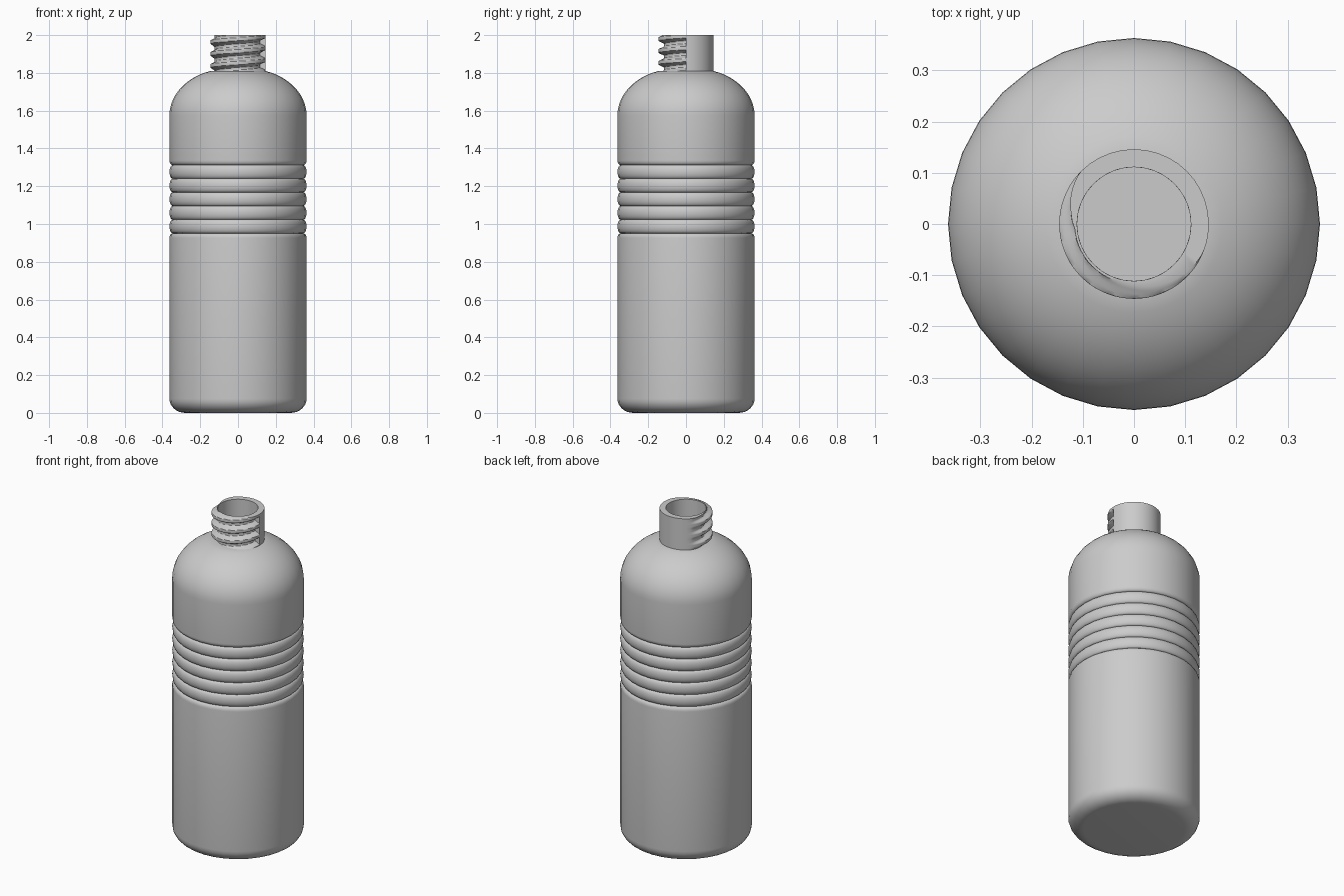
import bpy, bmesh, math

cube = bpy.data.objects.get("Cube")
if cube:
    bpy.data.objects.remove(cube, do_unlink=True)

GREY = (0.6, 0.6, 0.6, 1.0)
plastic = bpy.data.materials.new("grey_plastic")
plastic.use_nodes = True
plastic.diffuse_color = GREY
plastic.node_tree.nodes["Principled BSDF"].inputs["Base Color"].default_value = GREY

R = 0.363          # body radius
SIDES = 32
NECK_R, ROOT_R, BORE_R = 0.146, 0.116, 0.111
NECK_Z, TOP_Z = 1.81, 2.0


def finish(bm, name, angle):
    bmesh.ops.remove_doubles(bm, verts=bm.verts, dist=1e-5)
    bmesh.ops.recalc_face_normals(bm, faces=bm.faces)
    mesh = bpy.data.meshes.new(name)
    bm.to_mesh(mesh)
    bm.free()
    obj = bpy.data.objects.new(name, mesh)
    bpy.context.collection.objects.link(obj)
    mesh.materials.append(plastic)
    bpy.ops.object.select_all(action='DESELECT')
    obj.select_set(True)
    bpy.context.view_layer.objects.active = obj
    bpy.ops.object.shade_smooth_by_angle(angle=math.radians(angle))
    return obj


def bridge(bm, a, b):
    n = len(a)
    for i in range(n):
        j = (i + 1) % n
        bm.faces.new((a[i], a[j], b[j], b[i]))


def ring(bm, r, z):
    return [bm.verts.new((r * math.cos(t), r * math.sin(t), z))
            for t in (2 * math.pi * i / SIDES for i in range(SIDES))]


def arc(cx, cz, a, b, start, end, steps):
    angles = [math.radians(start + (end - start) * i / steps) for i in range(steps + 1)]
    return [(cx + a * math.cos(t), cz + b * math.sin(t)) for t in angles]


# Body profile: rounded foot, straight wall, five grip ribs, domed shoulder
RIB_Z, PITCH, RIBS, DEPTH = 0.951, 0.0722, 5, 0.017
foot = arc(R - 0.085, 0.075, 0.085, 0.075, -90, 0, 8)
lower_lip = arc(R - DEPTH, RIB_Z - 0.025, DEPTH, 0.025, 0, 90, 5)
ribs = []
for k in range(RIBS):
    mid = RIB_Z + PITCH * (k + 0.5)
    ribs += arc(R - DEPTH, mid, DEPTH, PITCH / 2, -90, 90, 10)[1:]
rib_top = RIB_Z + PITCH * RIBS
upper_lip = arc(R - DEPTH, rib_top + 0.025, DEPTH, 0.025, -90, 0, 5)[1:]
dome_x = 0.05
end = math.degrees(math.acos((NECK_R - dome_x) / (R - dome_x)))
dome_h = (NECK_Z - 1.575) / math.sin(math.radians(end))
shoulder = arc(dome_x, 1.575, R - dome_x, dome_h, 0, end, 14)
outer = foot + lower_lip + ribs + upper_lip + shoulder

# Hollow inside, from the mouth down to the floor
inner = [(BORE_R, NECK_Z)] + arc(dome_x, 1.55, R - 0.03 - dome_x, 0.23, 75, 0, 8)
inner += [(R - 0.03, 0.09), (R - 0.1, 0.03)]

bm = bmesh.new()
rings = [ring(bm, r, z) for r, z in outer + inner]
for a, b in zip(rings, rings[1:]):
    bridge(bm, a, b)
bm.faces.new(rings[0])
bm.faces.new(rings[-1])
finish(bm, "bottle_body", 40)

# Neck: plain at the back, screw thread cut over the front and one side
THREAD_PITCH, THREAD_Z, FADE_START, FADE_END = 0.063, 1.963, 135, 185
columns = [(a, False) for a in range(0, FADE_START, 9)]
columns += [(a, True) for a in range(FADE_START, 361, 5)]


def neck_radius(angle, threaded, z):
    if not threaded:
        return NECK_R
    fade = min(1.0, (angle - FADE_START) / (FADE_END - FADE_START))
    turn = (z - THREAD_Z) / THREAD_PITCH - (angle - 180) / 360
    ridge = min(1.0, max(0.0, 0.55 + 0.75 * math.cos(2 * math.pi * turn)))
    return NECK_R - (NECK_R - ROOT_R) * fade * (1 - ridge)


def neck_ring(bm, z, radius=None):
    verts = []
    for angle, threaded in columns:
        r = radius or neck_radius(angle, threaded, z)
        t = math.radians(angle)
        verts.append(bm.verts.new((r * math.cos(t), r * math.sin(t), z)))
    return verts


bm = bmesh.new()
ROWS = 54
low = NECK_Z - 0.004
rows = [neck_ring(bm, low + (TOP_Z - low) * i / ROWS) for i in range(ROWS + 1)]
rows += [neck_ring(bm, TOP_Z, BORE_R), neck_ring(bm, low, BORE_R)]
for a, b in zip(rows, rows[1:]):
    bridge(bm, a, b)
bridge(bm, rows[-1], rows[0])
finish(bm, "threaded_neck", 35)
